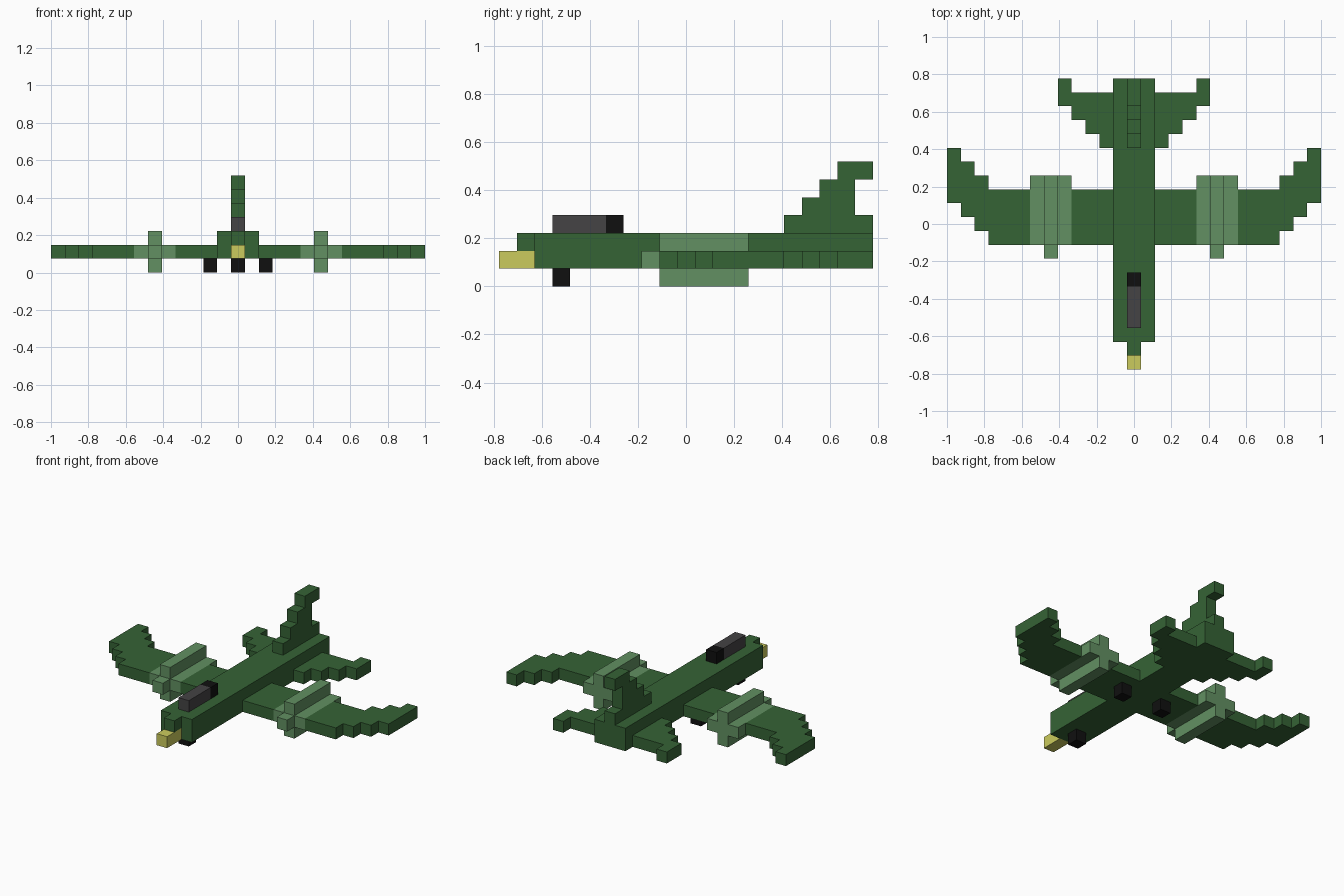
import bpy, bmesh
from mathutils import Vector

if "Cube" in bpy.data.objects:
    bpy.data.objects.remove(bpy.data.objects["Cube"])

V = 2 / 27  # one block; all coordinates below are in blocks


def material(name, rgb):
    m = bpy.data.materials.new(name)
    m.diffuse_color = (*rgb, 1)
    m.use_nodes = True
    m.node_tree.nodes["Principled BSDF"].inputs["Base Color"].default_value = m.diffuse_color
    return m


GREEN = material("dark green", (0.036, 0.125, 0.036))
LIGHT = material("light green", (0.122, 0.28, 0.122))
YELLOW = material("yellow", (0.60, 0.60, 0.11))
GREY = material("dark grey", (0.058, 0.056, 0.058))
BLACK = material("black", (0.005, 0.005, 0.005))


def prism(name, outline, axis, lo, hi, mat, mirror=False):
    """Extrude a stepped outline along an axis from lo to hi."""
    def place(p, t):
        c = list(p)
        c.insert("xyz".index(axis), t)
        return Vector(c) * V
    bm = bmesh.new()
    face = bm.faces.new([bm.verts.new(place(p, lo)) for p in outline])
    ext = bmesh.ops.extrude_face_region(bm, geom=[face], use_keep_orig=True)
    verts = [g for g in ext["geom"] if isinstance(g, bmesh.types.BMVert)]
    bmesh.ops.translate(bm, verts=verts, vec=place((0, 0), hi - lo))
    bmesh.ops.recalc_face_normals(bm, faces=bm.faces)
    me = bpy.data.meshes.new(name)
    bm.to_mesh(me)
    bm.free()
    me.materials.append(mat)
    ob = bpy.data.objects.new(name, me)
    bpy.context.collection.objects.link(ob)
    if mirror:
        mod = ob.modifiers.new("mirror", "MIRROR")
        mod.use_mirror_merge = False
    return ob


def box(name, x, y, z, mat, mirror=False):
    outline = [(x[0], y[0]), (x[1], y[0]), (x[1], y[1]), (x[0], y[1])]
    return prism(name, outline, "z", z[0], z[1], mat, mirror)


def stepped(columns):
    """Outline from consecutive columns (start, end, low, high)."""
    low, high = [], []
    for a, b, lo, hi in columns:
        for pts, h in ((low, lo), (high, hi)):
            if pts and pts[-1] == (a, h):
                pts[-1] = (b, h)
            else:
                pts += [(a, h), (b, h)]
    return low + high[::-1]


MID = (-0.5, 0.5)

# Fuselage and nose
box("fuselage", (-1.5, 1.5), (-8.5, 10.5), (1, 3), GREEN)
box("nose_top", MID, (-9.5, -8.5), (2, 3), GREEN)
box("nose_cone", MID, (-10.5, -8.5), (1, 2), YELLOW)

# Canopy
box("canopy", MID, (-7.5, -4.5), (3, 4), GREY)
box("canopy_rear", MID, (-4.5, -3.5), (3, 4), BLACK)

# Wings: plain root, then a swept stepped tip outside the engine
box("wing_root", (1.5, 4.5), (-1.5, 2.5), (1, 2), GREEN, True)
tip = [(7.5, 10.5, -1.5, 2.5)]
tip += [(10.5 + i, 11.5 + i, -0.5 + i, 3.5 + i) for i in range(3)]
prism("wing_tip", stepped(tip), "z", 1, 2, GREEN, True)

# Engines: plus-shaped section with a spinner in front
cross = stepped([(4.5, 5.5, 1, 2), (5.5, 6.5, 0, 3), (6.5, 7.5, 1, 2)])
prism("engine", cross, "y", -1.5, 3.5, LIGHT, True)
box("engine_spinner", (5.5, 6.5), (-2.5, -1.5), (1, 2), LIGHT, True)

# Tailplane
tail = [(1.5 + i, 2.5 + i, 5.5 + i, 10.5 if i == 3 else 9.5) for i in range(4)]
prism("tailplane", stepped(tail), "z", 1, 2, GREEN, True)

# Fin, stepped in the side profile
fin = [(5.5, 3), (10.5, 3), (10.5, 4), (9.5, 4), (9.5, 6), (10.5, 6), (10.5, 7),
       (8.5, 7), (8.5, 6), (7.5, 6), (7.5, 5), (6.5, 5), (6.5, 4), (5.5, 4)]
prism("fin", fin, "x", -0.5, 0.5, GREEN)

# Wheels
box("nose_wheel", MID, (-7.5, -6.5), (0, 1), BLACK)
box("main_wheel", (1.5, 2.5), (0.5, 1.5), (0, 1), BLACK, True)
